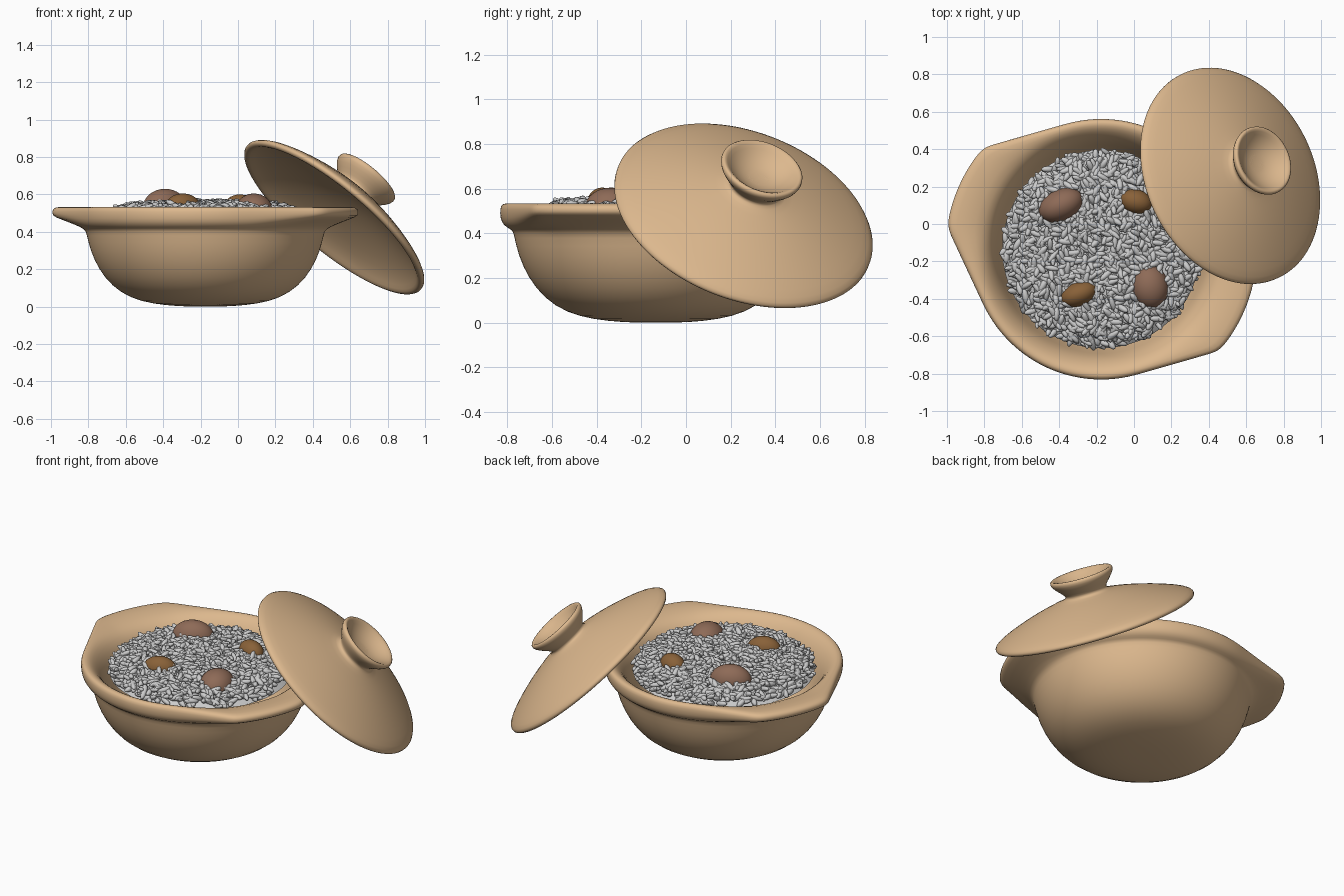
import bpy, bmesh, random
from math import sin, cos, pi, radians, sqrt
from mathutils import Vector, Euler, Matrix

if "Cube" in bpy.data.objects:
    bpy.data.objects.remove(bpy.data.objects["Cube"])

random.seed(4)
POT = Vector((-0.175, -0.135, 0))
HANDLE_ANGLE = 155.5


def material(name, rgb):
    m = bpy.data.materials.new(name)
    m.diffuse_color = (*rgb, 1)
    m.use_nodes = True
    m.node_tree.nodes["Principled BSDF"].inputs["Base Color"].default_value = m.diffuse_color
    return m


clay = material("clay", (0.72, 0.48, 0.27))
red_brown = material("red_brown", (0.27, 0.145, 0.095))
brown = material("brown", (0.25, 0.12, 0.04))


def add_object(name, verts, faces, mat=None):
    me = bpy.data.meshes.new(name)
    me.from_pydata(verts, [], faces)
    me.polygons.foreach_set("use_smooth", [True] * len(me.polygons))
    me.update()
    ob = bpy.data.objects.new(name, me)
    bpy.context.collection.objects.link(ob)
    if mat:
        me.materials.append(mat)
    return ob


def lathe(name, rows, point, closed_end=True, n=72, mat=None, subsurf=1):
    """Loft rings between two poles; rows[0] (and rows[-1]) lie on the axis."""
    ring_rows = rows[1:-1] if closed_end else rows[1:]
    verts, faces = [point(rows[0], 0)], []
    for row in ring_rows:
        verts += [point(row, 360 * i / n) for i in range(n)]
    for i in range(n):
        j = (i + 1) % n
        faces.append((0, 1 + j, 1 + i))
        for k in range(len(ring_rows) - 1):
            a, b = 1 + k * n, 1 + (k + 1) * n
            faces.append((a + i, a + j, b + j, b + i))
    if closed_end:
        verts.append(point(rows[-1], 0))
        a, last = 1 + (len(ring_rows) - 1) * n, len(verts) - 1
        faces += [(a + i, a + (i + 1) % n, last) for i in range(n)]
    ob = add_object(name, verts, faces, mat)
    if subsurf:
        s = ob.modifiers.new("smooth", 'SUBSURF')
        s.levels = s.render_levels = subsurf
    return ob


def handle_reach(deg):
    """How far the rim is pulled out into the two ear handles."""
    d = abs((deg - HANDLE_ANGLE + 90) % 180 - 90)
    if d < 16:
        return 0.137
    if d < 49.6:
        return 0.695 / cos(radians(49.6 - d)) - 0.695
    return 0.0


# Pot: radius, height, handle weight, underside lift at handle
pot_rows = [(0, 0, 0, 0), (0.15, 0.002, 0, 0), (0.28, 0.015, 0, 0), (0.40, 0.045, 0, 0),
            (0.50, 0.11, 0, 0), (0.57, 0.20, 0, 0), (0.615, 0.30, 0, 0), (0.635, 0.39, 0, 0),
            (0.64, 0.415, 0.05, 0), (0.668, 0.425, 0.4, 0.025), (0.693, 0.452, 0.97, 0.028),
            (0.698, 0.49, 1, 0.008), (0.696, 0.525, 1, 0), (0.675, 0.537, 0.9, 0),
            (0.645, 0.528, 0.25, 0), (0.61, 0.495, 0, 0), (0.57, 0.43, 0, 0), (0.545, 0.33, 0, 0),
            (0.50, 0.18, 0, 0), (0.40, 0.09, 0, 0), (0.2, 0.05, 0, 0), (0, 0.045, 0, 0)]


def pot_point(row, deg):
    r, z, w, lift = row
    e = handle_reach(deg)
    r += w * e
    t = radians(deg)
    return POT + Vector((r * cos(t), r * sin(t), z + lift * e / 0.14))


lathe("pot", pot_rows, pot_point, n=96, mat=clay)

# Lid with dished knob, leaning on the pot
lid_rows = [(0, 0.215), (0.07, 0.22), (0.13, 0.25), (0.165, 0.285), (0.182, 0.29),
            (0.195, 0.272), (0.175, 0.238), (0.135, 0.198), (0.118, 0.175), (0.135, 0.158),
            (0.22, 0.142), (0.36, 0.105), (0.50, 0.055), (0.585, 0.018), (0.609, -0.005),
            (0.60, -0.025), (0.575, -0.028), (0.55, -0.008), (0.48, 0.03), (0.34, 0.075),
            (0.18, 0.11), (0, 0.125)]
tilt = Vector((0, 0, 1)).rotation_difference(Vector((0.61, 0.29, 0.737))).to_matrix()
LID = Vector((0.52, 0.26, 0.485))


def lid_point(row, deg):
    t = radians(deg)
    return LID + tilt @ Vector((row[0] * cos(t), row[0] * sin(t), row[1]))


lid = lathe("lid", lid_rows, lid_point, mat=clay)


# Rice bed
def rice_height(r):
    return 0.54 - 0.015 * (r / 0.4) ** 2 - 2.2 * max(0, r - 0.4) ** 2 * 1.6


def bed_point(row, deg):
    t = radians(deg)
    return POT + Vector((row * cos(t), row * sin(t), rice_height(row) - 0.005))


lathe("rice_bed", [0, 0.1, 0.2, 0.3, 0.4, 0.47, 0.53], bed_point, closed_end=False, n=48, subsurf=0)

# Rice grains: copies of one small ellipsoid scattered over the bed
bm = bmesh.new()
bmesh.ops.create_uvsphere(bm, u_segments=8, v_segments=6, radius=1,
                          matrix=Matrix.Rotation(pi / 2, 4, 'Y'))
bm.verts.ensure_lookup_table()
grain_verts = [v.co.copy() for v in bm.verts]
grain_faces = [[v.index for v in f.verts] for f in bm.faces]
bm.free()
verts, faces = [], []
for _ in range(1500):
    r, t = 0.52 * sqrt(random.random()), random.uniform(0, 2 * pi)
    pos = POT + Vector((r * cos(t), r * sin(t), rice_height(r) + random.uniform(-0.005, 0.018)))
    rot = Euler((0, random.uniform(-0.6, 0.6), random.uniform(0, 2 * pi))).to_matrix()
    length, width = random.uniform(0.034, 0.045), random.uniform(0.014, 0.018)
    start = len(verts)
    verts += [pos + rot @ Vector((v.x * length, v.y * width, v.z * width)) for v in grain_verts]
    faces += [[start + i for i in f] for f in grain_faces]
add_object("rice_grains", verts, faces)

# Mushroom and chestnut toppings
toppings = [("mushroom_back", (-0.39, 0.10, 0.53), (0.125, 0.085, 0.10), 25, red_brown),
            ("mushroom_front", (0.085, -0.335, 0.515), (0.10, 0.118, 0.09), 10, red_brown),
            ("chestnut_back", (0.01, 0.12, 0.53), (0.088, 0.065, 0.07), -15, brown),
            ("chestnut_front", (-0.295, -0.375, 0.53), (0.10, 0.064, 0.075), 22, brown)]
for name, loc, size, yaw, mat in toppings:
    bpy.ops.mesh.primitive_uv_sphere_add(segments=32, ring_count=16, radius=1, location=loc,
                                         rotation=(0, 0, radians(yaw)))
    ob = bpy.context.object
    ob.name, ob.scale = name, size
    ob.data.materials.append(mat)
    bpy.ops.object.shade_smooth()
